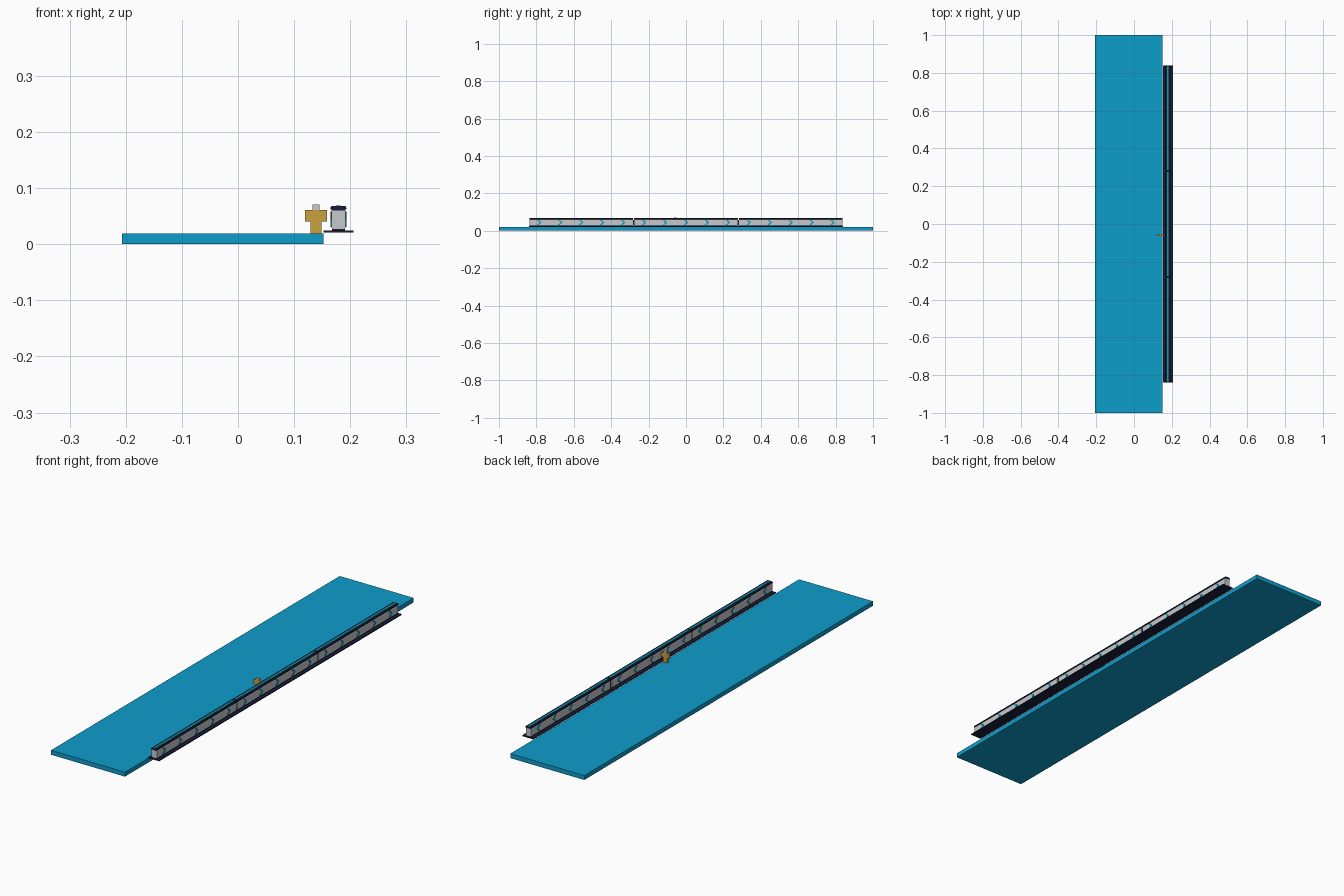
import bpy, bmesh

if "Cube" in bpy.data.objects:
    bpy.data.objects.remove(bpy.data.objects["Cube"])


def material(name, rgb):
    m = bpy.data.materials.new(name)
    m.diffuse_color = (*rgb, 1)
    m.use_nodes = True
    m.node_tree.nodes["Principled BSDF"].inputs["Base Color"].default_value = m.diffuse_color
    return m


BLUE = material("deck blue", (0.004, 0.34, 0.60))
NAVY = material("dark navy", (0.009, 0.013, 0.042))
GREY = material("light grey", (0.57, 0.58, 0.60))
TEAL = material("teal", (0.003, 0.34, 0.44))
GOLD = material("gold", (0.58, 0.35, 0.045))


def prism(name, points, axis, start, end, mat):
    """Extrude a 2D outline along x (points are y, z) or y (points are x, z)."""
    bm = bmesh.new()
    place = (lambda a, b, t: (t, a, b)) if axis == "x" else (lambda a, b, t: (a, t, b))
    rings = [[bm.verts.new(place(a, b, t)) for a, b in points] for t in (start, end)]
    bm.faces.new(rings[0])
    bm.faces.new(rings[1])
    n = len(points)
    for i in range(n):
        j = (i + 1) % n
        bm.faces.new((rings[0][i], rings[0][j], rings[1][j], rings[1][i]))
    bmesh.ops.recalc_face_normals(bm, faces=bm.faces)
    me = bpy.data.meshes.new(name)
    bm.to_mesh(me)
    bm.free()
    me.materials.append(mat)
    ob = bpy.data.objects.new(name, me)
    bpy.context.collection.objects.link(ob)
    return ob


def box(name, x0, x1, y0, y1, z0, z1, mat):
    return prism(name, [(x0, z0), (x1, z0), (x1, z1), (x0, z1)], "y", y0, y1, mat)


def symmetric(half):
    """Mirror a half outline (offset, z) about the carriage centre line."""
    return [(CX + a, z) for a, z in half] + [(CX - a, z) for a, z in reversed(half)]


CX = 0.179

# Broad deck and the narrow track bed beside it
box("deck", -0.207, 0.152, -1, 1, 0, 0.0195, BLUE)
box("track_bed", 0.1525, 0.206, -0.84, 0.84, 0.0205, 0.0245, NAVY)

# Three carriages
body = symmetric([(0.011, 0.027), (0.0125, 0.030), (0.0125, 0.059), (0.011, 0.062)])
skirt = symmetric([(0.0115, 0.0245), (0.0115, 0.0285)])
roof = symmetric([(0.0115, 0.0605), (0.0142, 0.0625), (0.0142, 0.0655), (0.0115, 0.0685)])
for c in (-1, 0, 1):
    y0, y1 = c * 0.56 - 0.277, c * 0.56 + 0.277
    box_y = (y0 + 0.001, y1 - 0.001)
    prism("carriage_body", body, "y", *box_y, GREY)
    prism("carriage_skirt", skirt, "y", *box_y, NAVY)
    prism("carriage_roof", roof, "y", y0, y1, NAVY)
    box("roof_stripe", CX - 0.004, CX + 0.004, y0, y1, 0.0683, 0.0692, TEAL)
    # Arrow plates on both sides
    for i in range(-2, 3):
        y = c * 0.56 + i * 0.112
        arrow = [(y - 0.013, 0.031), (y - 0.003, 0.031), (y + 0.012, 0.0445),
                 (y - 0.003, 0.058), (y - 0.013, 0.058), (y + 0.002, 0.0445)]
        for s in (-1, 1):
            prism("side_arrow", arrow, "x", CX + s * 0.012, CX + s * 0.0142, TEAL)

# Couplings between carriages
for y in (-0.28, 0.28):
    box("coupling", CX - 0.008, CX + 0.008, y - 0.005, y + 0.005, 0.027, 0.058, NAVY)

# Waiting block figure
FX, FY = 0.139, -0.058
for s in (-1, 1):
    box("figure_leg", FX + min(0, s * 0.01), FX + max(0, s * 0.01),
        FY - 0.005, FY + 0.005, 0.0195, 0.0405, GOLD)
    box("figure_arm", FX + min(s * 0.01, s * 0.02), FX + max(s * 0.01, s * 0.02),
        FY - 0.005, FY + 0.005, 0.0405, 0.061, GOLD)
box("figure_torso", FX - 0.01, FX + 0.01, FY - 0.005, FY + 0.005, 0.0405, 0.061, GOLD)
box("figure_head", FX - 0.006, FX + 0.006, FY - 0.006, FY + 0.006, 0.061, 0.071, GREY)
